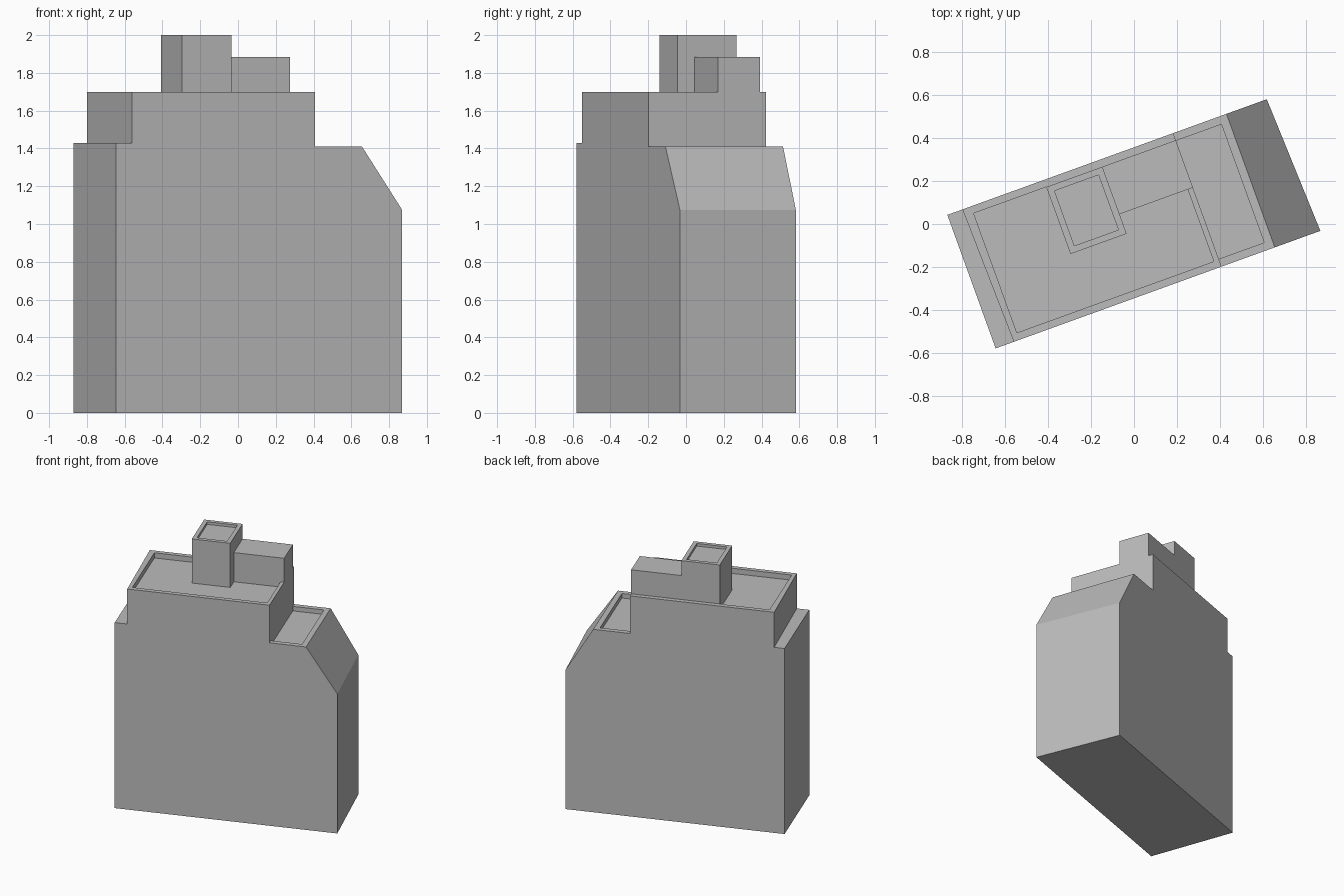
import bpy
import bmesh
from math import radians

cube = bpy.data.objects.get("Cube")
if cube:
    bpy.data.objects.remove(cube, do_unlink=True)

grey = bpy.data.materials.new("concrete grey")
grey.use_nodes = True
colour = (0.5, 0.5, 0.5, 1)
grey.diffuse_color = colour
grey.node_tree.nodes["Principled BSDF"].inputs["Base Color"].default_value = colour


def loft(name, front, back):
    """Solid between two matching outlines; placed on the turned street grid."""
    bm = bmesh.new()
    a = [bm.verts.new(p) for p in front]
    b = [bm.verts.new(p) for p in back]
    bm.faces.new(a)
    bm.faces.new(b[::-1])
    for i in range(len(a)):
        j = (i + 1) % len(a)
        bm.faces.new((a[j], a[i], b[i], b[j]))
    bmesh.ops.recalc_face_normals(bm, faces=bm.faces)
    mesh = bpy.data.meshes.new(name)
    bm.to_mesh(mesh)
    bm.free()
    mesh.materials.append(grey)
    obj = bpy.data.objects.new(name, mesh)
    bpy.context.collection.objects.link(obj)
    obj.location = (-0.645, -0.58, 0)
    obj.rotation_euler.z = radians(19.9)
    return obj


def box(name, x0, x1, y0, y1, z0, z1):
    outline = [(x0, z0), (x1, z0), (x1, z1), (x0, z1)]
    return loft(name, [(x, y0, z) for x, z in outline],
                [(x, y1, z) for x, z in outline])


def recess(obj, *bounds):
    """Sink a roof floor behind its parapet."""
    cutter = box("roof_cutter", *bounds)
    mod = obj.modifiers.new("recess", "BOOLEAN")
    mod.operation = "DIFFERENCE"
    mod.solver = "EXACT"
    mod.object = cutter
    bpy.context.view_layer.objects.active = obj
    bpy.ops.object.modifier_apply(modifier=mod.name)
    bpy.data.objects.remove(cutter, do_unlink=True)


# Main block: stepped outline, (front x, back x, z)
DEPTH = 0.662
steps = [(0, 0, 0), (1.61, 1.584, 0), (1.61, 1.584, 1.075),
         (1.384, 1.384, 1.41), (1.12, 1.12, 1.41), (1.12, 1.12, 1.7),
         (0.09, 0.075, 1.7), (0.09, 0.075, 1.43), (0, 0, 1.43)]
body = loft("main_block", [(f, 0, z) for f, b, z in steps],
            [(b, DEPTH, z) for f, b, z in steps])
recess(body, 0.118, 1.094, 0.035, 0.627, 1.66, 1.8)
recess(body, 1.12, 1.345, 0.038, 0.624, 1.375, 1.5)

# Rooftop rooms
tower = box("stair_tower", 0.478, 0.756, 0.295, 0.627, 1.66, 2)
recess(tower, 0.508, 0.726, 0.325, 0.597, 1.98, 2.1)
box("plant_room", 0.756, 1.12, 0.392, 0.627, 1.66, 1.885)
